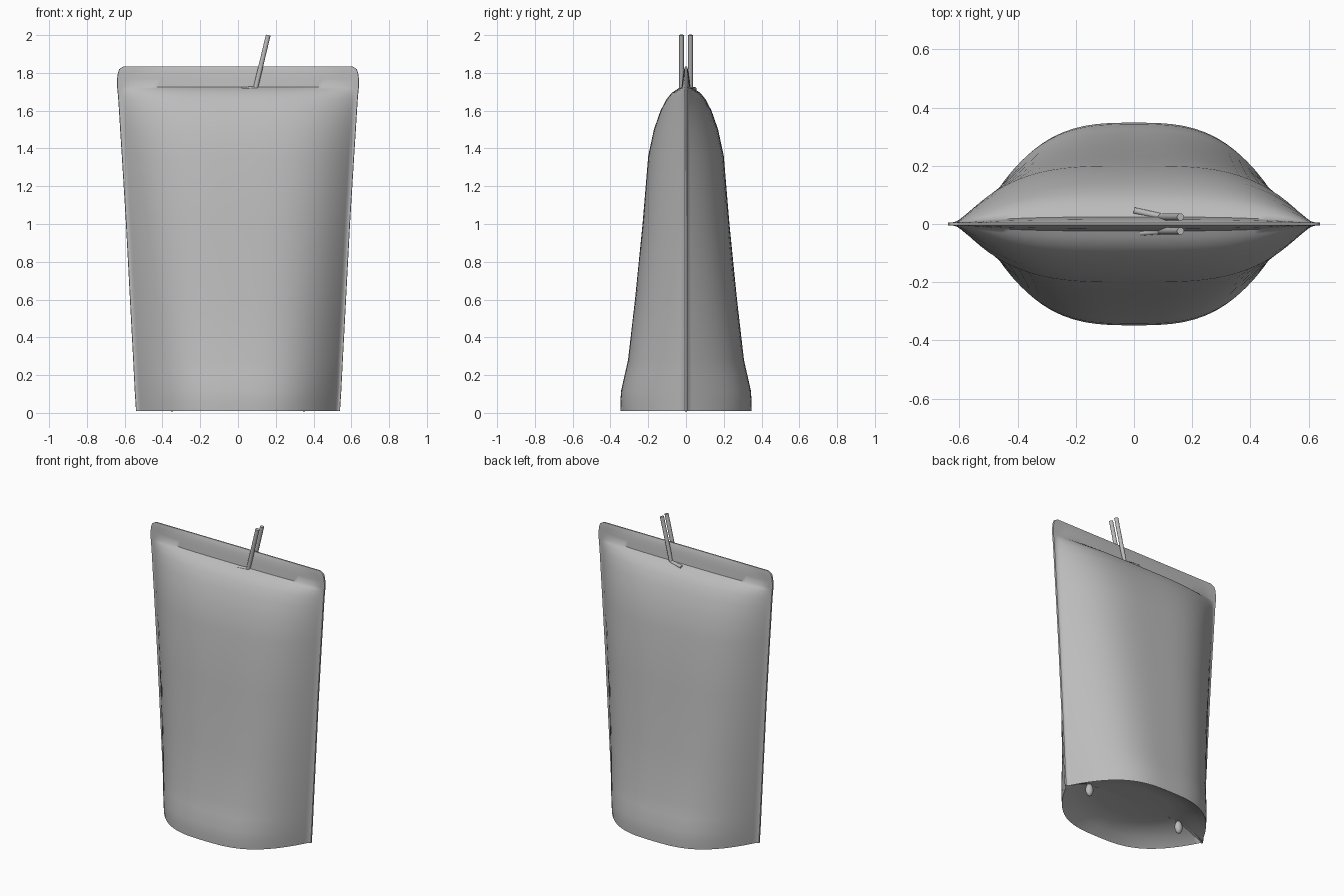
import bpy, bmesh, math
from mathutils import Vector

cube = bpy.data.objects.get("Cube")
if cube:
    bpy.data.objects.remove(cube)

grey = bpy.data.materials.new("plain_grey")
grey.use_nodes = True
colour = (0.5, 0.5, 0.5, 1)
grey.diffuse_color = colour
grey.node_tree.nodes["Principled BSDF"].inputs["Base Color"].default_value = colour


def finish(name, bm, angle):
    bmesh.ops.recalc_face_normals(bm, faces=bm.faces)
    mesh = bpy.data.meshes.new(name)
    bm.to_mesh(mesh)
    bm.free()
    mesh.materials.append(grey)
    obj = bpy.data.objects.new(name, mesh)
    bpy.context.collection.objects.link(obj)
    bpy.ops.object.select_all(action='DESELECT')
    obj.select_set(True)
    bpy.context.view_layer.objects.active = obj
    bpy.ops.object.shade_smooth_by_angle(angle=math.radians(angle))
    return obj


N = 40          # columns across each side of the pouch
SEAM = 0.01     # thin welded strip along the side edges


def section(z, width, depth):
    """Lens-shaped outline, fuller towards the top, with thin welded ends."""
    power = 3 + 0.35 * z

    def half(sign):
        points = []
        for i in range(N):
            x = -sign * width * math.cos(math.pi * i / N)
            t = min(abs(x) / (width - SEAM), 1)
            y = max(depth * (1 - t ** power), min(0.006, depth))
            points.append((x, -sign * y if i else 0, z))
        return points
    return half(1) + half(-1)


def loft(bm, rings):
    loops = [[bm.verts.new(p) for p in section(*ring)] for ring in rings]
    for a, b in zip(loops, loops[1:]):
        for i in range(len(a)):
            j = (i + 1) % len(a)
            bm.faces.new((a[i], a[j], b[j], b[i]))
    bm.faces.new(loops[0])
    bm.faces.new(loops[-1])


# Pouch: recessed base, bulging body, flat top seal (height, half width, half depth)
rings = [
    (0.095, 0.28, 0.15), (0.085, 0.38, 0.23), (0.05, 0.47, 0.295),
    (0.02, 0.525, 0.335), (0.01, 0.54, 0.347), (0.06, 0.543, 0.348),
    (0.12, 0.547, 0.343), (0.2, 0.551, 0.325),
    (0.28, 0.555, 0.307), (0.6, 0.572, 0.27), (1.0, 0.593, 0.23),
    (1.36, 0.615, 0.2), (1.5, 0.624, 0.17), (1.6, 0.63, 0.135),
    (1.66, 0.634, 0.104), (1.695, 0.637, 0.075), (1.715, 0.639, 0.045),
    (1.725, 0.64, 0.024), (1.77, 0.64, 0.019), (1.8, 0.636, 0.015),
    (1.82, 0.629, 0.01), (1.835, 0.605, 0.004),
]
bm = bmesh.new()
loft(bm, rings)
finish("pouch", bm, 50)

# Small welded tabs at both ends of the base
for side, x in (("right", -0.35), ("left", 0.35)):
    bm = bmesh.new()
    bmesh.ops.create_icosphere(bm, subdivisions=2, radius=0.022)
    for v in bm.verts:
        v.co = Vector((v.co.x * 1.2 + x, v.co.y, v.co.z * 2 + 0.05))
    finish(side + "_base_tab", bm, 60)


# Straws: a short foot sunk into the shoulder and a tilted upright tube
def rod(bm, start, end, radius):
    start, end = Vector(start), Vector(end)
    axis = end - start
    turn = axis.to_track_quat('Z', 'Y').to_matrix().to_4x4()
    turn.translation = (start + end) / 2
    bmesh.ops.create_cone(bm, cap_ends=True, segments=12, radius1=radius,
                          radius2=radius, depth=axis.length, matrix=turn)


for name, y, foot_x, foot_y in (("front_straw", -0.024, 0.02, -0.03),
                                ("back_straw", 0.024, 0.0, 0.046)):
    bm = bmesh.new()
    rod(bm, (0.092, y, 1.715), (0.16, y, 2.0), 0.0125)
    rod(bm, (foot_x, foot_y, 1.714), (0.1, y, 1.718), 0.011)
    finish(name, bm, 40)
